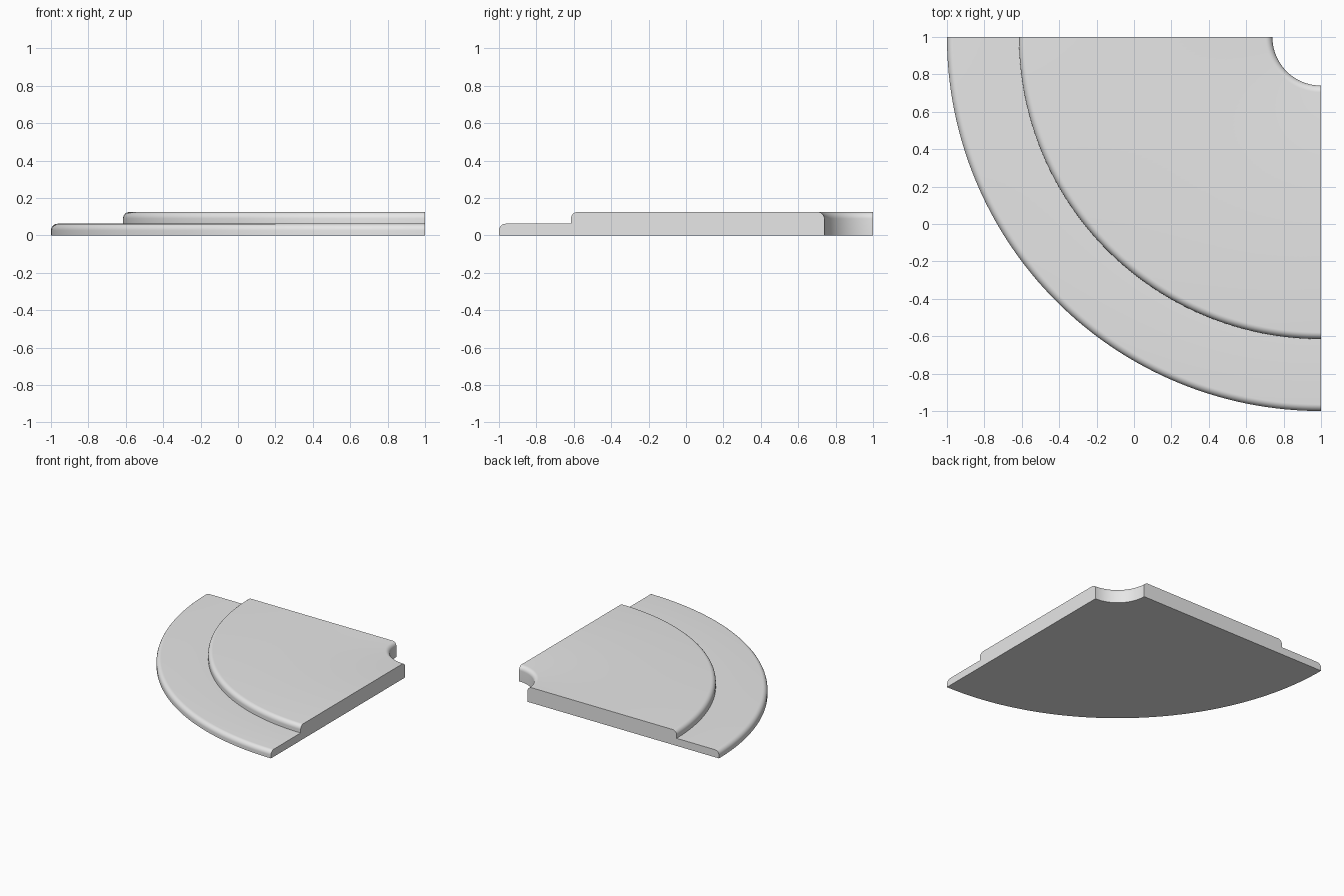
import bpy
import bmesh
from math import cos, sin, pi
from mathutils import Vector

cube = bpy.data.objects.get("Cube")
if cube:
    bpy.data.objects.remove(cube, do_unlink=True)

# Plain grey material
grey = bpy.data.materials.new("light_grey")
grey.use_nodes = True
colour = (0.8, 0.8, 0.8, 1)
grey.diffuse_color = colour
grey.node_tree.nodes["Principled BSDF"].inputs["Base Color"].default_value = colour

OUTER, STEP, HOLE = 2.0, 1.615, 0.26   # radii about the corner
LOW, HIGH = 0.062, 0.125               # heights of the two treads
ROUND, ARC_STEPS = 0.036, 8            # edge rounding
PIVOT = Vector((1, 1, 0))


def rounded(r, z, start, end):
    """Arc points in (radius, height) about a fillet centre."""
    angles = [start + (end - start) * i / ARC_STEPS for i in range(ARC_STEPS + 1)]
    return [(r + ROUND * cos(a), z + ROUND * sin(a)) for a in angles]


# Closed stepped cross-section, from the outer foot inwards
profile = [(OUTER, 0)]
profile += rounded(OUTER - ROUND, LOW - ROUND, 0, pi / 2)
profile += [(STEP, LOW)]
profile += rounded(STEP - ROUND, HIGH - ROUND, 0, pi / 2)
profile += rounded(HOLE + ROUND, HIGH - ROUND, pi / 2, pi)
profile += [(HOLE, 0)]

# Sweep the section a quarter turn, then close both straight sides
bm = bmesh.new()
verts = [bm.verts.new(PIVOT + Vector((-r, 0, z))) for r, z in profile]
edges = [bm.edges.new((v, verts[i - 1])) for i, v in enumerate(verts)]
bmesh.ops.spin(bm, geom=verts + edges, cent=PIVOT, axis=(0, 0, 1),
               angle=pi / 2, steps=64)
bmesh.ops.holes_fill(bm, edges=[e for e in bm.edges if e.is_boundary], sides=0)
bmesh.ops.recalc_face_normals(bm, faces=bm.faces)

mesh = bpy.data.meshes.new("stepped_quarter_platform")
bm.to_mesh(mesh)
bm.free()
mesh.materials.append(grey)
platform = bpy.data.objects.new("stepped_quarter_platform", mesh)
bpy.context.collection.objects.link(platform)

# Smooth curves with crisp corners
bpy.ops.object.select_all(action="DESELECT")
platform.select_set(True)
bpy.context.view_layer.objects.active = platform
bpy.ops.object.shade_smooth_by_angle(angle=pi / 6)
